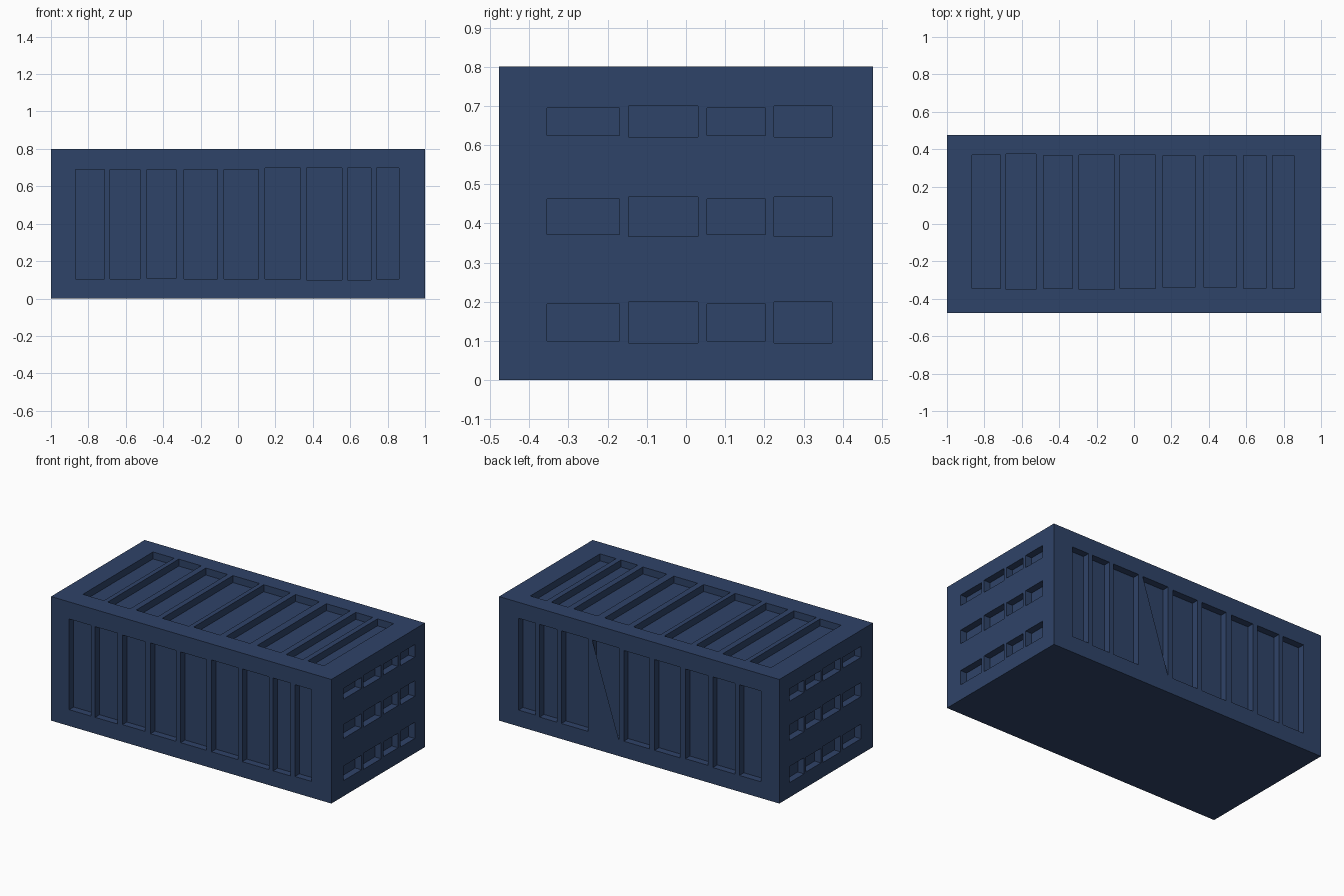
import bpy, bmesh
from mathutils import Matrix, Vector

if "Cube" in bpy.data.objects:
    bpy.data.objects.remove(bpy.data.objects["Cube"])

L, W, H = 2.0, 0.954, 0.8   # outer size
D = 0.045                   # recess depth

navy = bpy.data.materials.new("navy_blue")
navy.diffuse_color = (0.028, 0.056, 0.138, 1)
navy.use_nodes = True
navy.node_tree.nodes["Principled BSDF"].inputs["Base Color"].default_value = navy.diffuse_color


def add_box(bm, lo, hi):
    lo, hi = Vector(lo), Vector(hi)
    bmesh.ops.create_cube(bm, size=1, matrix=Matrix.Translation((lo + hi) / 2)
                          @ Matrix.Diagonal((*(hi - lo), 1)))


def make_object(name, bm):
    me = bpy.data.meshes.new(name)
    bm.to_mesh(me)
    bm.free()
    me.materials.append(navy)
    ob = bpy.data.objects.new(name, me)
    bpy.context.collection.objects.link(ob)
    return ob


# solid container body
bm = bmesh.new()
add_box(bm, (-L / 2, -W / 2, 0), (L / 2, W / 2, H))
body = make_object("container_body", bm)

# long slots: x range on the walls, with z range
slots = [(-.87, -.715, .105, .69), (-.685, -.525, .105, .69), (-.49, -.33, .11, .688),
         (-.29, -.11, .105, .69), (-.075, .11, .105, .69), (.145, .335, .105, .697),
         (.365, .555, .10, .698), (.585, .71, .10, .698), (.74, .86, .105, .697)]
# roof slots: x range and y range
roof = [(-.865, -.715, -.345, .37), (-.685, -.525, -.35, .375), (-.485, -.33, -.345, .365),
        (-.295, -.105, -.35, .37), (-.075, .115, -.345, .37), (.155, .325, -.34, .365),
        (.375, .545, -.34, .365), (.585, .705, -.345, .365), (.74, .855, -.345, .365)]
# end windows: y ranges, z ranges of the three rows, and extra height per column
columns = [(-.355, -.17, 0), (-.147, .03, .005), (.053, .203, 0), (.225, .373, .005)]
rows = [(.10, .194), (.372, .462), (.625, .695)]

bm = bmesh.new()
for x0, x1, z0, z1 in slots:
    for s in (-1, 1):
        ya, yb = sorted((s * (W / 2 - D), s * (W / 2 + .05)))
        add_box(bm, (x0, ya, z0), (x1, yb, z1))
for x0, x1, y0, y1 in roof:
    add_box(bm, (x0, y0, H - D), (x1, y1, H + .05))
for y0, y1, e in columns:
    for z0, z1 in rows:
        for s in (-1, 1):
            xa, xb = sorted((s * (L / 2 - D), s * (L / 2 + .05)))
            add_box(bm, (xa, y0, z0 - e), (xb, y1, z1 + e))
cutter = make_object("recess_cutter", bm)
cutter.hide_render = True

# cut all recesses, then drop the cutter
mod = body.modifiers.new("recesses", 'BOOLEAN')
mod.operation = 'DIFFERENCE'
mod.solver = 'EXACT'
mod.object = cutter
bpy.context.view_layer.objects.active = body
bpy.ops.object.modifier_apply(modifier=mod.name)
bpy.data.objects.remove(cutter)

# triangular sheet closing half of one back slot
x0, x1, z0, z1 = slots[5]
bm = bmesh.new()
bm.faces.new([bm.verts.new(p) for p in
              ((x1, W / 2, z0), (x0, W / 2, z0), (x1, W / 2, z1))])
bm.normal_update()
for f in bm.faces:
    if f.normal.y < 0:
        f.normal_flip()
make_object("back_slot_cover", bm)
